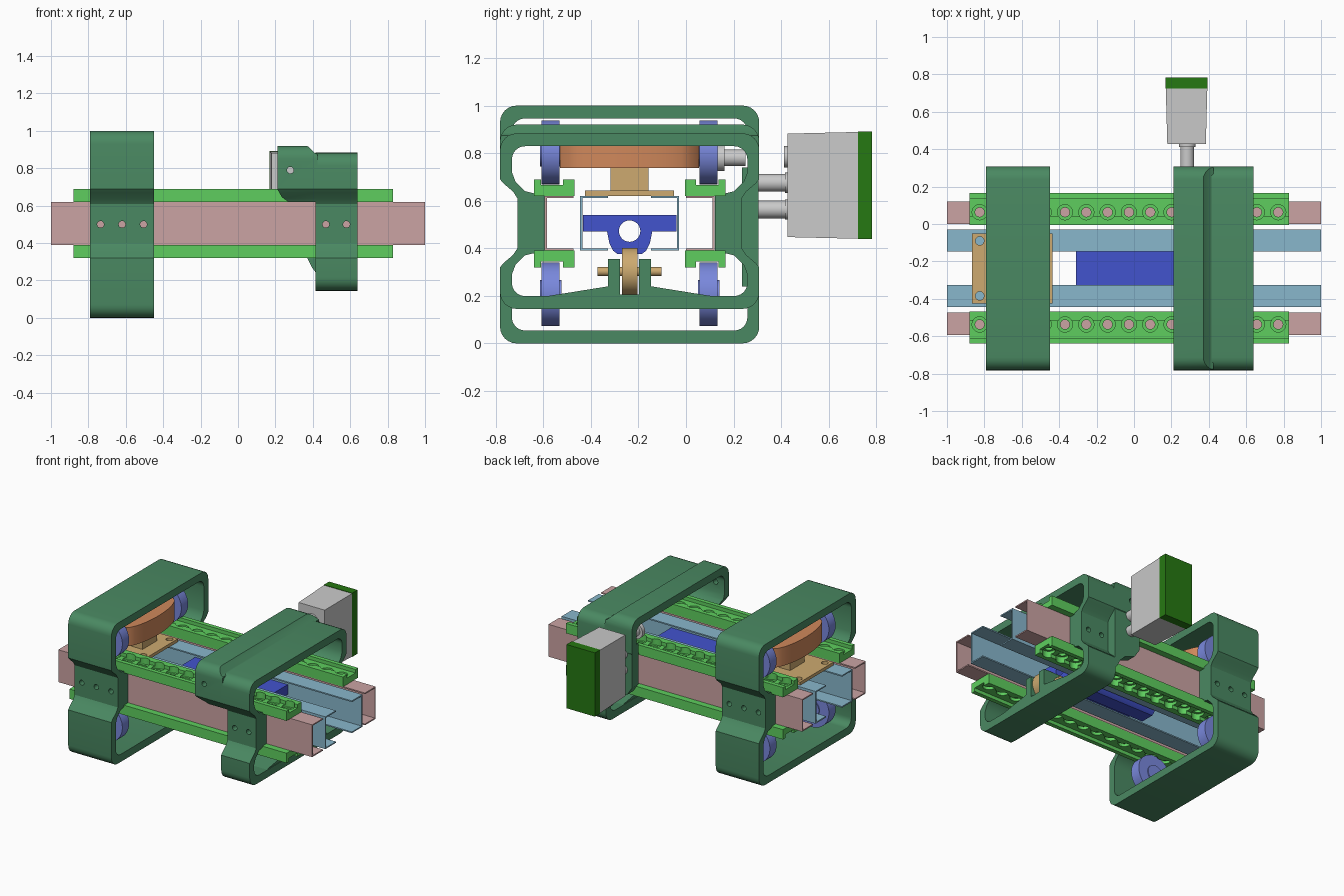
import bpy, bmesh, math
from mathutils import Matrix, Vector

if "Cube" in bpy.data.objects:
    bpy.data.objects.remove(bpy.data.objects["Cube"])

YC, ZC = -0.237, 0.505          # centre line of the rail assembly


def material(name, rgb):
    m = bpy.data.materials.new(name)
    m.diffuse_color = [((c / 255 + 0.055) / 1.055) ** 2.4 for c in rgb] + [1]
    m.use_nodes = True
    m.node_tree.nodes["Principled BSDF"].inputs["Base Color"].default_value = m.diffuse_color
    return m


GREEN = material("frame green", (74, 137, 98))
RAIL = material("rail bright green", (94, 206, 94))
PINK = material("dusty pink", (203, 163, 163))
SKY = material("light blue", (136, 183, 204))
BLUE = material("strong blue", (66, 83, 206))
WHEEL = material("violet blue", (121, 136, 220))
ORANGE = material("copper orange", (208, 136, 91))
TAN = material("tan", (205, 170, 112))
GREY = material("light grey", (202, 202, 202))
DARK = material("motor cap green", (38, 120, 18))


def finish(name, bm, mat):
    bmesh.ops.recalc_face_normals(bm, faces=bm.faces[:])
    me = bpy.data.meshes.new(name)
    bm.to_mesh(me)
    bm.free()
    ob = bpy.data.objects.new(name, me)
    bpy.context.collection.objects.link(ob)
    if mat:
        me.materials.append(mat)
    return ob


def prism(name, mat, pts, a, b, axis="x"):
    """Extrude a 2D outline from a to b; x: (y,z), y: (x,z), z: (x,y)."""
    put = {"x": lambda p, t: (t, p[0], p[1]), "y": lambda p, t: (p[0], t, p[1]),
           "z": lambda p, t: (p[0], p[1], t)}[axis]
    bm = bmesh.new()
    lo, hi = [[bm.verts.new(put(p, t)) for p in pts] for t in (a, b)]
    bm.faces.new(lo)
    bm.faces.new(hi)
    n = len(pts)
    for i in range(n):
        j = (i + 1) % n
        bm.faces.new((lo[i], lo[j], hi[j], hi[i]))
    return finish(name, bm, mat)


def box(name, mat, x, y, z):
    return prism(name, mat, [(y[0], z[0]), (y[1], z[0]), (y[1], z[1]), (y[0], z[1])], *x)


def cyl(name, mat, centres, r, length, axis="y", seg=32):
    rot = Matrix.Rotation(math.pi / 2, 4, "X") if axis == "y" else Matrix.Identity(4)
    bm = bmesh.new()
    for c in centres:
        bmesh.ops.create_cone(bm, cap_ends=True, segments=seg, radius1=r, radius2=r,
                              depth=length, matrix=Matrix.Translation(Vector(c)) @ rot)
    return finish(name, bm, mat)


def boolean(ob, cutter, op="DIFFERENCE"):
    mod = ob.modifiers.new("cut", "BOOLEAN")
    mod.object, mod.operation, mod.solver = cutter, op, "EXACT"
    dg = bpy.context.evaluated_depsgraph_get()
    me = bpy.data.meshes.new_from_object(ob.evaluated_get(dg))
    ob.modifiers.clear()
    ob.data = me
    bpy.data.objects.remove(cutter)


# ---- pinched ring frames ----
def outline(w, zb, zt, r, upper, lower):
    arc = [(math.sin(a), math.cos(a)) for a in (i * math.pi / 12 for i in range(7))]
    half = [(w - r + r * s, zt - r + r * c) for s, c in arc] + upper + lower
    half += [(w - r + r * s, zb + r - r * c) for s, c in reversed(arc)]
    return [(YC + y, z) for y, z in half] + [(YC - y, z) for y, z in reversed(half)]


def ring(name, zb, zt, x0, x1):
    up_o = [(.545, .69), (.53, .672), (.49, .638), (.472, .61)]
    up_i = [(.495, .72), (.48, .68), (.44, .64), (.358, .62)]
    flip = lambda pts: [(y, 2 * ZC - z) for y, z in reversed(pts)]
    outer = outline(.545, zb, zt, .07, up_o, flip(up_o))
    inner = outline(.495, zb + .054, zt - .054, .055, up_i, flip(up_i))
    bm = bmesh.new()
    o0, i0, o1, i1 = [[bm.verts.new((x, *p)) for p in pts]
                      for x in (x0, x1) for pts in (outer, inner)]
    n = len(outer)
    for k in range(n):
        j = (k + 1) % n
        for a, b in ((o0, i0), (i0, i1), (i1, o1), (o1, o0)):
            bm.faces.new((a[k], a[j], b[j], b[k]))
    return finish(name, bm, GREEN)


def bolt_holes(ob, spots):
    boolean(ob, cyl("cutter", None, [(x, YC, z) for x, z in spots], .018, 1.4))


large = ring("large_frame", 0, 1.0, -.79, -.45)
bolt_holes(large, [(-.735, .5), (-.62, .5), (-.505, .5)])
small = ring("small_frame", .145, .883, .415, .64)
bolt_holes(small, [(.47, .5), (.58, .5)])

# hood in front of the small frame, trimmed to its side profile
hood = ring("small_frame_hood", .145, .92, .21, .43)
boolean(hood, prism("trim", None, [(.2, .70), (.215, .68), (.235, .645), (.27, .62), (.425, .62),
                                   (.425, .875), (.41, .882), (.36, .93), (.2, .93)],
                    -1, 1, "y"), "INTERSECT")
bolt_holes(hood, [(.28, .79)])

# motor mounting plate on the back of the small frame
prism("motor_mount_plate", GREEN, [(.21, .74), (.21, .45), (.25, .39), (.33, .36), (.37, .32),
                                   (.395, .27), (.418, .24), (.418, .74)], .235, .305, "y")

# ---- roller bracket and roller under the slide ----
half = [(.04, .205), (.04, .355), (.09, .355), (.09, .24), (.37, .195), (.37, .18)]
prism("roller_bracket", GREEN, [(YC + y, z) for y, z in half] +
      [(YC - y, z) for y, z in reversed(half)], .42, .635)
cyl("roller", TAN, [(.53, YC, .302)], .099, .066, seg=40)
cyl("roller_axle", TAN, [(.53, YC, .302)], .019, .27, seg=20)

# ---- long channels: pink outer pair, blue inner pair ----
for s, side in ((-1, "front"), (1, "back")):
    for part, mat, web, lip in (("outer_channel", PINK, .357, .237), ("inner_channel", SKY, .208, .09)):
        t = .009
        pts = [(lip, -.115), (web, -.115), (web, .115), (lip, .115), (lip, .115 - t),
               (web - t, .115 - t), (web - t, t - .115), (lip, t - .115)]
        prism(f"{side}_{part}", mat, [(YC + s * y, ZC + z) for y, z in pts], -1, 1)

# ---- grooved wheel rails with counterbored holes ----
xs = [-.825 + .114 * i for i in range(15)]
prof = [(.232, .115), (.403, .115), (.403, .185), (.373, .185), (.373, .16), (.28, .16),
        (.28, .185), (.232, .185)]
for sy, side in ((-1, "front"), (1, "back")):
    for sz, level in ((-1, "lower"), (1, "upper")):
        rail = prism(f"{side}_{level}_rail", RAIL,
                     [(YC + sy * y, ZC + sz * z) for y, z in prof], -.88, .83)
        y = YC + sy * .3
        boolean(rail, cyl("cutter", None, [(x, y, ZC + sz * .195) for x in xs], .041, .11, "z", 20))
        boolean(rail, cyl("cutter", None, [(x, y, ZC + sz * .13) for x in xs], .025, .1, "z", 16))
        # wheel running in the groove
        wy, wz = YC + sy * .332, ZC + sz * .298
        cyl(f"{side}_{level}_wheel", WHEEL, [(-.62, wy, wz)], .134, .076, seg=48)
        cyl(f"{side}_{level}_wheel_hub", WHEEL, [(-.62, wy, wz)], .06, .09)

# ---- carriage between the upper wheels ----
body = []
for s in (1, -1):
    for i in range(17):
        u = s * (1 - i / 8)
        body.append((-.62 + s * (.06 + .1 * math.sqrt(max(0, 1 - u * u))), YC + u * .292))
prism("carriage_body", ORANGE, body, .737, .87, "z")
box("carriage_post", TAN, (-.71, -.53), (YC - .08, YC + .08), (.64, .74))
plate = box("carriage_plate", TAN, (-.865, -.437), (YC - .187, YC + .187), (.62, .642))
boolean(plate, cyl("cutter", None, [(x, YC + s * .147, .63) for x in (-.825, -.477) for s in (-1, 1)],
                   .023, .1, "z", 20))

# ---- blue slide with a bore ----
half = [(.197, .54), (.197, .47), (.095, .47), (.085, .42), (.07, .39), (.05, .375)]
slide = prism("slide_block", BLUE, [(YC + y, z) for y, z in half] +
              [(YC - y, z) for y, z in reversed(half)], -.31, .42)
bore = cyl("cutter", None, [(0, 0, 0)], .045, 3, "z", 32)
bore.data.transform(Matrix.Translation((0, YC, .472)) @ Matrix.Rotation(math.pi / 2, 4, "Y"))
boolean(slide, bore)

# ---- motor, guide rods and drive hub ----
bm = bmesh.new()
lo, hi = [[bm.verts.new((x, y, z)) for x, z in ((x0, z0), (x1, z0), (x1, z1), (x0, z1))]
          for y, x0, x1, z0, z1 in ((.427, .178, .384, .447, .882), (.724, .17, .392, .44, .889))]
bm.faces.new(lo)
bm.faces.new(hi)
for k in range(4):
    j = (k + 1) % 4
    bm.faces.new((lo[k], lo[j], hi[j], hi[k]))
finish("motor_body", bm, GREY)
box("motor_cap", DARK, (.169, .393), (.724, .783), (.438, .892))
cyl("guide_rods", GREY, [(.285, .36, z) for z in (.675, .563)], .037, .15)
cyl("guide_rod_collars", GREY, [(.285, .424, z) for z in (.675, .563)], .043, .016)
cyl("motor_hub", GREY, [(.285, .422, .785)], .045, .018)
cyl("drive_disc", GREY, [(.285, .147, .78)], .056, .03)
cyl("drive_shaft", GREY, [(.285, .2, .78)], .035, .1)

# ---- smooth curved surfaces, keep hard edges ----
for ob in bpy.context.scene.objects:
    ob.select_set(True)
bpy.context.view_layer.objects.active = large
bpy.ops.object.shade_smooth_by_angle(angle=math.radians(32))
